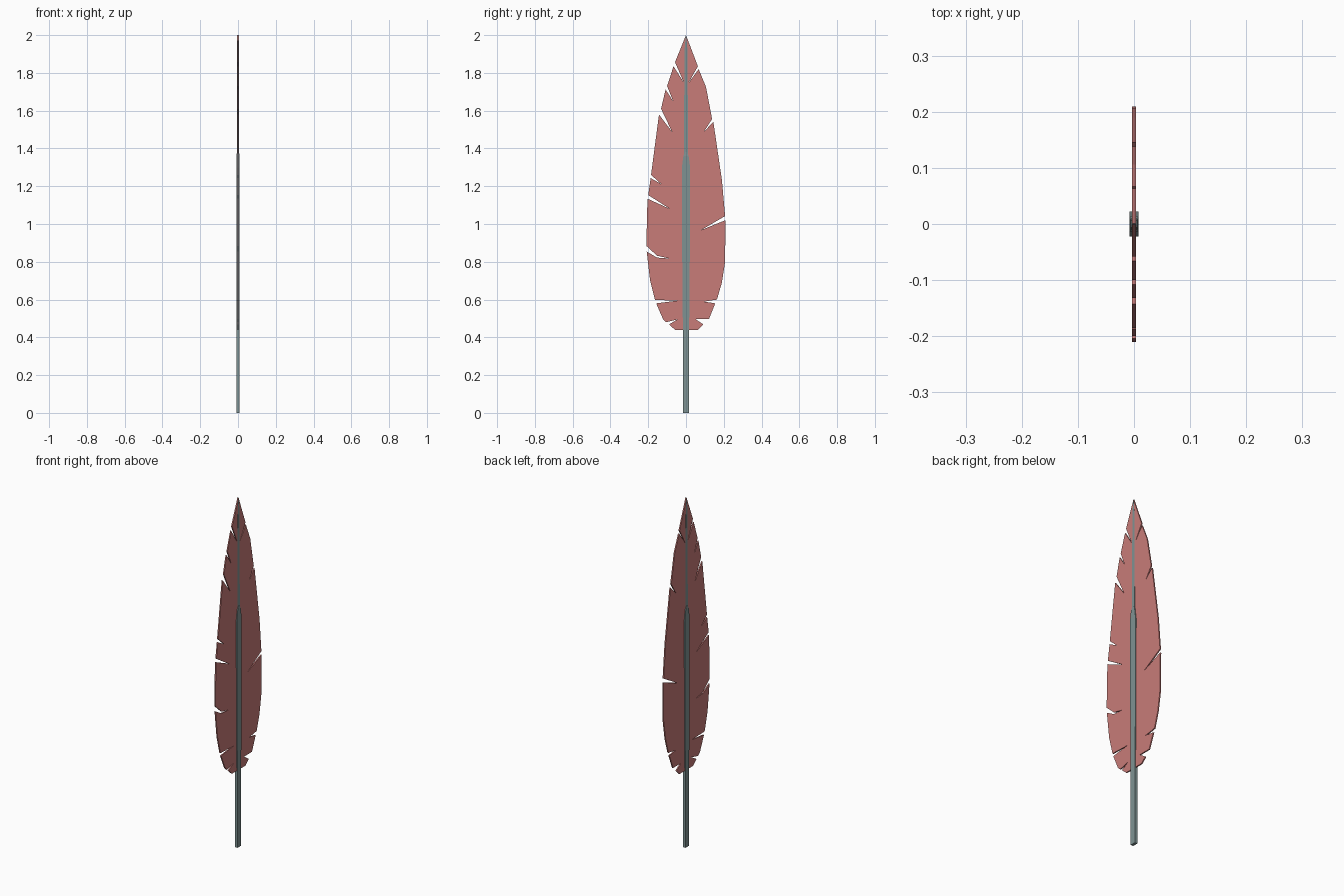
import bpy, bmesh


def material(name, rgb):
    m = bpy.data.materials.new(name)
    m.diffuse_color = (*rgb, 1)
    return m


def finish(name, bm, mat):
    bmesh.ops.recalc_face_normals(bm, faces=bm.faces)
    me = bpy.data.meshes.new(name)
    bm.to_mesh(me)
    bm.free()
    me.materials.append(mat)
    ob = bpy.data.objects.new(name, me)
    bpy.context.collection.objects.link(ob)
    return ob


def plate(name, outline, half, mat):
    """Flat outline in the YZ plane, given thickness along X."""
    bm = bmesh.new()
    face = bm.faces.new([bm.verts.new((-half, y, z)) for y, z in outline])
    ext = bmesh.ops.extrude_face_region(bm, geom=[face], use_keep_orig=True)
    new = [v for v in ext["geom"] if isinstance(v, bmesh.types.BMVert)]
    bmesh.ops.translate(bm, vec=(2 * half, 0, 0), verts=new)
    bmesh.ops.triangulate(bm, faces=[f for f in bm.faces if len(f.verts) > 4])
    return finish(name, bm, mat)


def loft(name, sections, mat):
    """Rectangular sections (z, half width in y, half depth in x)."""
    bm = bmesh.new()
    rings = [[bm.verts.new((sx * d, sy * w, z))
              for sx, sy in ((-1, -1), (1, -1), (1, 1), (-1, 1))]
             for z, w, d in sections]
    for a, b in zip(rings, rings[1:]):
        for i in range(4):
            j = (i + 1) % 4
            bm.faces.new((a[i], a[j], b[j], b[i]))
    bm.faces.new(rings[0])
    bm.faces.new(rings[-1])
    return finish(name, bm, mat)


red = material("vane_red", (0.58, 0.20, 0.19))
grey = material("quill_grey", (0.21, 0.29, 0.29))

# Vane edges from tip to base, including the torn notches
left_edge = [
    (-0.058, 1.857), (-0.012, 1.75), (-0.066, 1.835),
    (-0.100, 1.73), (-0.068, 1.65), (-0.108, 1.712),
    (-0.132, 1.61), (-0.073, 1.487), (-0.143, 1.58),
    (-0.185, 1.26), (-0.132, 1.212), (-0.187, 1.243),
    (-0.200, 1.153), (-0.085, 1.08), (-0.204, 1.134),
    (-0.210, 0.884), (-0.153, 0.832), (-0.085, 0.817), (-0.153, 0.822),
    (-0.208, 0.854), (-0.190, 0.70), (-0.164, 0.598),
    (-0.045, 0.594), (-0.158, 0.58), (-0.122, 0.497), (-0.105, 0.48),
    (-0.045, 0.495), (-0.090, 0.468), (-0.058, 0.44)]
right_edge = [
    (0.063, 1.835), (0.012, 1.745), (0.067, 1.82),
    (0.106, 1.725), (0.138, 1.556), (0.096, 1.49), (0.145, 1.54),
    (0.190, 1.233), (0.207, 1.042), (0.080, 0.968), (0.209, 1.02),
    (0.207, 0.80), (0.190, 0.69), (0.164, 0.60),
    (0.095, 0.589), (0.155, 0.58), (0.122, 0.497),
    (0.050, 0.497), (0.092, 0.468), (0.063, 0.44)]
plate("vane", [(0, 2.0)] + left_edge + right_edge[::-1], 0.0035, red)

# Thick lower quill with a blunt tapered end
loft("quill", [(0, 0.016, 0.008), (0.44, 0.016, 0.008), (0.6, 0.019, 0.008),
               (1.3, 0.022, 0.008), (1.36, 0.014, 0.008),
               (1.38, 0.006, 0.006)], grey)

# Thin rib continuing to the feather tip
loft("rib", [(1.25, 0.011, 0.0041), (1.75, 0.009, 0.0041),
             (1.93, 0.007, 0.0041), (2.0, 0.0008, 0.0041)], grey)
